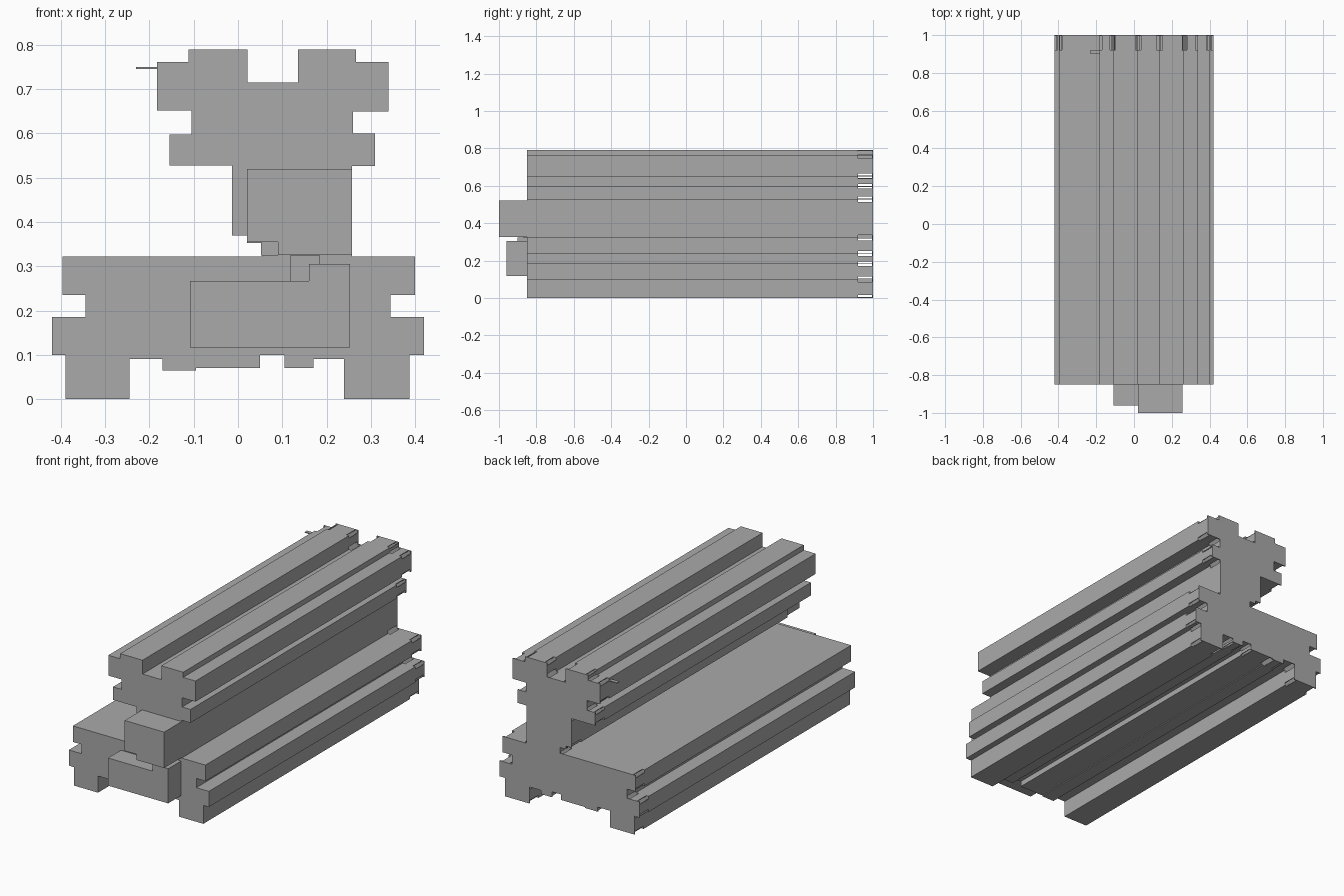
import bpy
import bmesh
from mathutils import Vector

cube = bpy.data.objects.get("Cube")
if cube:
    bpy.data.objects.remove(cube, do_unlink=True)

grey = bpy.data.materials.new("mid grey")
grey.use_nodes = True
COLOUR = (0.4, 0.4, 0.4, 1)
grey.diffuse_color = COLOUR
grey.node_tree.nodes["Principled BSDF"].inputs["Base Color"].default_value = COLOUR

FRONT, SHOULDER, BACK = -0.85, 0.92, 1.0


def finish(name, bm):
    """Turn a bmesh into a grey object."""
    bmesh.ops.recalc_face_normals(bm, faces=bm.faces[:])
    mesh = bpy.data.meshes.new(name)
    bm.to_mesh(mesh)
    bm.free()
    mesh.materials.append(grey)
    obj = bpy.data.objects.new(name, mesh)
    bpy.context.collection.objects.link(obj)
    return obj


def add_prism(bm, outline, y0, y1):
    """Extrude an x-z outline along y and return its front face."""
    near = [bm.verts.new((x, y0, z)) for x, z in outline]
    far = [bm.verts.new((x, y1, z)) for x, z in outline]
    front = bm.faces.new(near)
    bm.faces.new(far[::-1])
    count = len(outline)
    for i in range(count):
        j = (i + 1) % count
        bm.faces.new((near[i], far[i], far[j], near[j]))
    return front


def prism(name, outline, y0, y1):
    bm = bmesh.new()
    add_prism(bm, outline, y0, y1)
    return finish(name, bm)


def box(name, x0, x1, y0, y1, z0, z1):
    return prism(name, [(x0, z0), (x1, z0), (x1, z1), (x0, z1)], y0, y1)


def stepped(start, moves):
    """Trace a right-angled outline: moves alternate between new x and new z."""
    x, z = start
    points = [(x, z)]
    for i, value in enumerate(moves):
        if i % 2:
            z = value
        else:
            x = value
        points.append((x, z))
    return points


# Stepped cross-section: base underside, right side, head, left side, neck
underside = [-.245, .09, -.17, .065, -.095, .07, .05, .1, .105, .07, .17, .09, .24, 0]
right_side = [.387, .1, .42, .185, .345, .235, .4, .322, .257, .527,
              .31, .6, .26, .65, .34, .762]
head_top = [.266, .79, .135, .715, .022, .79, -.112, .762]
left_side = [-.183, .652, -.105, .598, -.155, .528, -.013, .37, .02, .353, .055, .322,
             -.396, .235, -.345, .185, -.42, .1, -.39]
section = stepped((-.39, 0), underside + right_side + head_top + left_side)

# Long beam
beam_mesh = bmesh.new()
add_prism(beam_mesh, section, FRONT, SHOULDER)
finish("beam", beam_mesh)

# Thin end plate behind a gap
prism("end_plate", section, BACK - 0.006, BACK)

# Separate spacer panels bridge the gap along each outline edge
spacers = bmesh.new()
for i, (x, z) in enumerate(section):
    a = Vector((x, z))
    b = Vector(section[(i + 1) % len(section)])
    along = b - a
    if along.length < 0.02:
        continue
    gap = along.normalized() * min(0.015, along.length * 0.2)
    inward = Vector((-along.y, along.x)).normalized() * 0.004
    a, b = a + gap, b - gap
    add_prism(spacers, [a, b, b + inward, a + inward], SHOULDER, BACK - 0.006)
finish("end_spacers", spacers)

# Notched blocks on the front
prism("upper_front_block",
      stepped((.02, .355), [.09, .325, .257, .52, .02]), -1.0, FRONT)
prism("lower_front_block",
      stepped((-.108, .117), [.253, .305, .16, .267, -.108]), -0.96, FRONT)
box("upper_block_step", .052, .09, -0.87, FRONT, .324, .355)
box("block_link", .118, .185, -0.9, FRONT, .267, .324)

# Small side tab near the back
box("side_tab", -.23, -.18, 0.9, 0.92, .746, .75)
